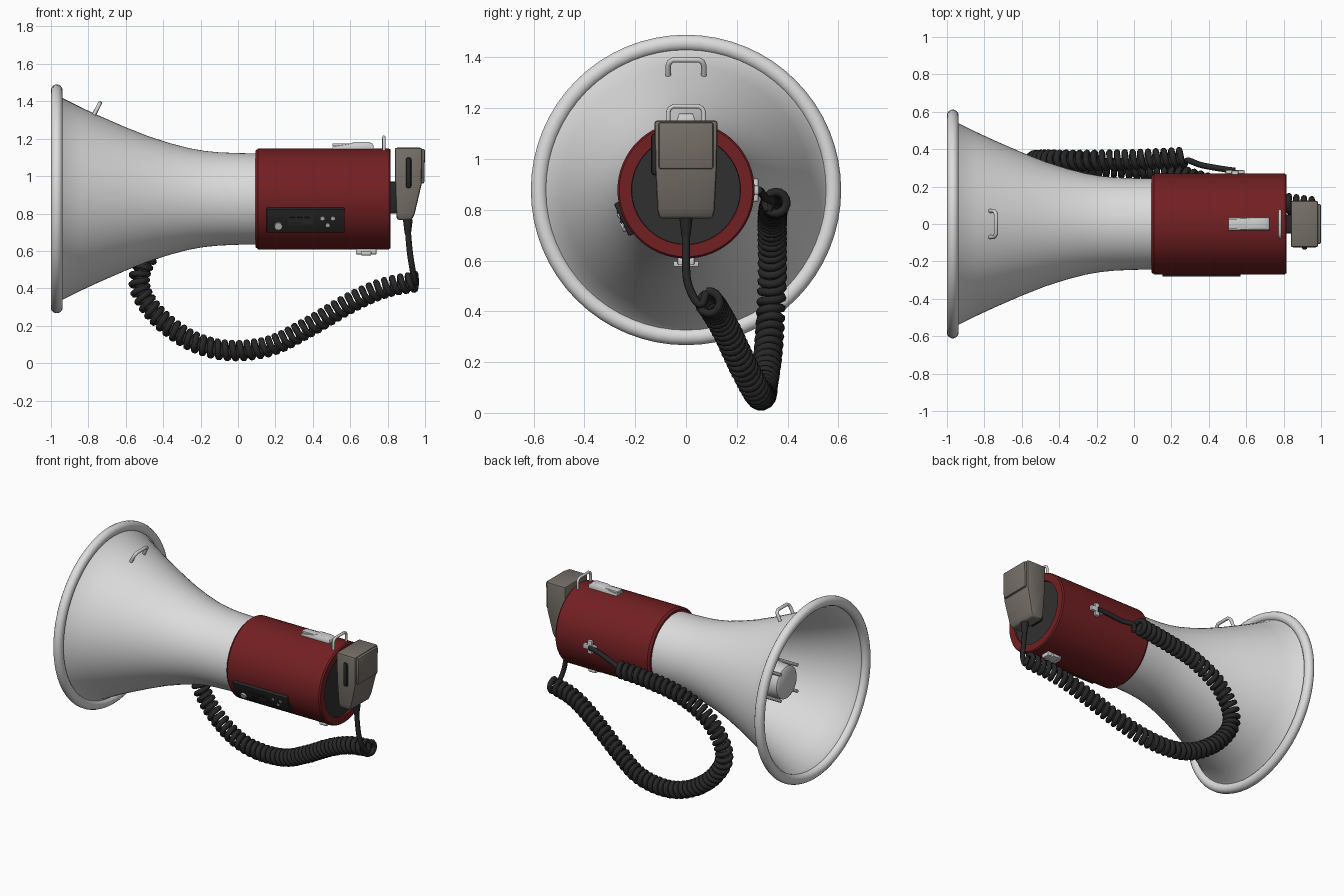
import bpy, bmesh, math
from mathutils import Vector, Matrix

if "Cube" in bpy.data.objects:
    bpy.data.objects.remove(bpy.data.objects["Cube"])

CZ = 0.878  # height of the horn axis


def mat(name, r, g, b):
    m = bpy.data.materials.new(name)
    m.diffuse_color = (r, g, b, 1)
    m.use_nodes = True
    m.node_tree.nodes["Principled BSDF"].inputs["Base Color"].default_value = m.diffuse_color
    return m


WHITE = mat("off white", 0.72, 0.72, 0.72)
RED = mat("dark red", 0.17, 0.014, 0.016)
BLACK = mat("black rubber", 0.02, 0.02, 0.02)
CHAR = mat("charcoal", 0.03, 0.03, 0.03)
TAUPE = mat("taupe grey", 0.18, 0.16, 0.138)
SILVER = mat("silver", 0.62, 0.62, 0.62)


def finish(name, bm, material, angle=35):
    bmesh.ops.recalc_face_normals(bm, faces=bm.faces)
    me = bpy.data.meshes.new(name)
    bm.to_mesh(me)
    bm.free()
    me.materials.append(material)
    ob = bpy.data.objects.new(name, me)
    bpy.context.collection.objects.link(ob)
    bpy.ops.object.select_all(action='DESELECT')
    ob.select_set(True)
    bpy.context.view_layer.objects.active = ob
    bpy.ops.object.shade_smooth_by_angle(angle=math.radians(angle))
    return ob


def lathe(name, prof, material, closed=False, n=64, frame=None):
    """Turn (along, radius) points about the x axis, or about the x axis of a given frame."""
    frame = frame or Matrix.Translation((0, 0, CZ))
    bm = bmesh.new()
    rings = []
    for x, r in prof:
        if r == 0:
            rings.append([bm.verts.new(frame @ Vector((x, 0, 0)))] * n)
        else:
            rings.append([bm.verts.new(frame @ Vector((x, r * math.cos(a), r * math.sin(a))))
                          for a in (2 * math.pi * i / n for i in range(n))])
    pairs = list(zip(rings, rings[1:])) + ([(rings[-1], rings[0])] if closed else [])
    for a, b in pairs:
        for i in range(n):
            j = (i + 1) % n
            f = list(dict.fromkeys((a[i], a[j], b[j], b[i])))
            if len(f) > 2:
                bm.faces.new(f)
    return finish(name, bm, material)


def loft(name, rings, material, bevel=0.0, frame=Matrix()):
    """Rectangular sections (z, x0, x1, half_y) stacked upwards."""
    bm = bmesh.new()
    vs = [[bm.verts.new(frame @ Vector(p)) for p in ((a, -h, z), (b, -h, z), (b, h, z), (a, h, z))]
          for z, a, b, h in rings]
    bm.faces.new(vs[0])
    bm.faces.new(vs[-1])
    for a, b in zip(vs, vs[1:]):
        for i in range(4):
            bm.faces.new((a[i], a[(i + 1) % 4], b[(i + 1) % 4], b[i]))
    bmesh.ops.recalc_face_normals(bm, faces=bm.faces)
    if bevel:
        sharp = [e for e in bm.edges if e.calc_face_angle() > 0.6]
        bmesh.ops.bevel(bm, geom=sharp, offset=bevel, segments=2, profile=0.5, affect='EDGES')
    return finish(name, bm, material)


def box(name, c, s, material, bevel=0.0, frame=Matrix()):
    x, y, z = c
    f = frame @ Matrix.Translation((x, y, z))
    return loft(name, [(k * s[2] / 2, -s[0] / 2, s[0] / 2, s[1] / 2) for k in (-1, 1)], material, bevel, f)


def spline(pts, step):
    """Evenly spaced Catmull-Rom points."""
    p = [Vector(q) for q in pts]
    p = [2 * p[0] - p[1]] + p + [2 * p[-1] - p[-2]]
    dense = []
    for a, b, c, d in zip(p, p[1:], p[2:], p[3:]):
        for i in range(60):
            t = i / 60
            dense.append(0.5 * (2 * b + (c - a) * t + (2 * a - 5 * b + 4 * c - d) * t * t
                                + (3 * b - a - 3 * c + d) * t ** 3))
    dense.append(p[-2])
    out, acc = [dense[0]], 0.0
    for a, b in zip(dense, dense[1:]):
        seg = (b - a).length
        while seg > 0 and acc + seg >= step:
            a = a.lerp(b, (step - acc) / seg)
            out.append(a)
            seg, acc = (b - a).length, 0.0
        acc += seg
    return out + [dense[-1]]


def tube(name, pts, r, material, n=8):
    """Sweep a round section along points with a parallel-transported frame."""
    bm = bmesh.new()
    prev, rings, u = None, [], None
    for i, p in enumerate(pts):
        t = (pts[min(i + 1, len(pts) - 1)] - pts[max(i - 1, 0)]).normalized()
        u = t.orthogonal() if u is None else u - t * u.dot(t)
        u.normalize()
        v = t.cross(u)
        rings.append([bm.verts.new(p + r * (u * math.cos(a) + v * math.sin(a)))
                      for a in (2 * math.pi * k / n for k in range(n))])
    for a, b in zip(rings, rings[1:]):
        for k in range(n):
            bm.faces.new((a[k], a[(k + 1) % n], b[(k + 1) % n], b[k]))
    bm.faces.new(rings[0])
    bm.faces.new(rings[-1])
    return finish(name, bm, material, 60)


# Horn shell and rolled rim
outer = [(-0.96, 0.56), (-0.94, 0.54), (-0.84, 0.49), (-0.74, 0.444), (-0.6, 0.383), (-0.473, 0.333),
         (-0.36, 0.297), (-0.26, 0.271), (-0.18, 0.257), (-0.1, 0.249), (0.0, 0.245), (0.11, 0.243)]
inner = [(x, r - 0.012) for x, r in reversed(outer)]
lathe("horn", outer + inner + [outer[0]], WHITE)
lathe("horn_throat", [(0.1, 0.24), (0.1, 0.0)], WHITE)
lathe("horn_rim", [(-0.969 + 0.032 * math.cos(a), 0.579 + 0.033 * math.sin(a))
                   for a in (2 * math.pi * i / 14 for i in range(14))], WHITE, closed=True)

# Sound reflector inside the horn with its bolts
lathe("reflector", [(-0.78, 0), (-0.78, 0.095), (-0.77, 0.11), (-0.66, 0.12), (-0.655, 0.135),
                    (-0.63, 0.135), (-0.4, 0.12), (0.1, 0.09)], SILVER, n=32)
for i in range(4):
    a = math.pi / 4 + i * math.pi / 2
    y, z = math.cos(a), math.sin(a)
    lathe("reflector_bolt", [(-0.79, 0), (-0.79, 0.011), (-0.63, 0.011), (-0.63, 0)], SILVER, n=10,
          frame=Matrix.Translation((0, 0.128 * y, CZ + 0.128 * z)))
    tube("reflector_strut", [Vector((-0.64, 0.12 * y, CZ + 0.12 * z)),
                             Vector((-0.5, 0.335 * y, CZ + 0.335 * z))], 0.01, SILVER)

# Red housing with recessed end plate
lathe("housing", [(0.094, 0.235), (0.094, 0.258), (0.108, 0.27), (0.806, 0.27), (0.815, 0.263),
                  (0.815, 0.215), (0.8, 0.213)], RED)
lathe("end_plate", [(0.803, 0.216), (0.803, 0)], CHAR)

# Control panel, tilted to follow the housing
PF = Matrix.Translation((0, 0, CZ)) @ Matrix.Rotation(math.radians(25), 4, 'X')
box("control_panel", (0.361, -0.266, 0), (0.418, 0.03, 0.14), BLACK, 0.006, PF)
box("panel_socket_plate", (0.335, -0.282, 0.01), (0.13, 0.006, 0.055), CHAR, 0, PF)
for x, z, w in ((0.29, 0.02, 0.03), (0.33, 0.02, 0.03), (0.37, 0.02, 0.03), (0.31, -0.008, 0.06)):
    box("panel_slot", (x, -0.285, z), (w, 0.006, 0.012), BLACK, 0, PF)


def knob(name, x, z, r, d):
    f = PF @ Matrix.Translation((x, -0.28, z)) @ Matrix.Rotation(-math.pi / 2, 4, 'Z')
    lathe(name, [(-0.005, r), (d, r), (d, 0)], SILVER, n=16, frame=f)


knob("volume_knob", 0.216, -0.027, 0.021, 0.012)
for x, z in ((0.452, 0.018), (0.508, 0.018), (0.48, -0.022)):
    knob("panel_jack", x, z, 0.011, 0.006)

# Latch on top, clip underneath, cord bracket on the far side
loft("top_latch", [(1.13, 0.505, 0.725, 0.034), (1.158, 0.505, 0.725, 0.034), (1.172, 0.6, 0.722, 0.03),
                   (1.182, 0.62, 0.7, 0.026)], SILVER, 0.003)
box("top_latch_lever", (0.575, 0, 1.167), (0.14, 0.05, 0.014), SILVER, 0.003)
box("bottom_clip", (0.685, 0, 0.597), (0.11, 0.065, 0.03), SILVER, 0.004)
box("bottom_clip_tab", (0.685, 0, 0.587), (0.055, 0.1, 0.022), SILVER, 0.004)
box("cord_bracket", (0.54, 0.275, 0.878), (0.1, 0.025, 0.035), SILVER, 0.004)
box("cord_bracket_cross", (0.54, 0.273, 0.878), (0.035, 0.025, 0.09), SILVER, 0.004)

# Two wire loops for the carrying strap
for name, base, up, r in (("rear_strap_loop", (0.78, 0, 1.13), (0, 0, 0.078), 0.009),
                          ("front_strap_loop", (-0.775, 0, 1.318), (0.037, 0, 0.073), 0.011)):
    b, u = Vector(base), Vector(up)
    half = [(0.07, 0), (0.07, 0.7), (0.064, 0.88), (0.05, 1.0)]
    path = [b + u * k + Vector((0, y, 0)) for y, k in half]
    path += [b + u * k - Vector((0, y, 0)) for y, k in reversed(half)]
    tube(name, path, r, SILVER, 10)

# Hand microphone
loft("microphone", [(0.765, 0.85, 0.93, 0.105), (0.80, 0.846, 0.945, 0.113), (0.957, 0.84, 0.982, 0.121),
                    (1.152, 0.838, 0.985, 0.125)], TAUPE, 0.012)
loft("microphone_grille", [(0.96, 0.9, 0.996, 0.108), (1.145, 0.9, 1.0, 0.108)], TAUPE, 0.01)
loft("talk_button", [(0.936, 0.897, 0.927, 0.135), (1.1, 0.897, 0.927, 0.135)], BLACK, 0.012,
     Matrix.Translation((0, -0.002, 0))).scale = (1, 1, 1)
for v in bpy.data.objects["talk_button"].data.vertices:
    v.co.y = min(v.co.y, -0.1)
box("microphone_holder", (0.822, 0, 0.885), (0.05, 0.1, 0.17), BLACK, 0.006)
lathe("strain_relief", [(0, 0), (0, 0.026), (0.075, 0.017), (0.075, 0)], BLACK, n=16,
      frame=Matrix.Translation((0.908, 0, 0.767)) @ Matrix.Rotation(math.pi / 2, 4, 'Y'))

# Coiled cord
axis = spline([(0.27, 0.355, 0.83), (0.05, 0.345, 0.81), (-0.2, 0.34, 0.765), (-0.4, 0.34, 0.665),
               (-0.505, 0.34, 0.53), (-0.527, 0.335, 0.42), (-0.485, 0.33, 0.32), (-0.385, 0.32, 0.21),
               (-0.23, 0.305, 0.112), (-0.05, 0.298, 0.068), (0.17, 0.275, 0.092), (0.38, 0.22, 0.195),
               (0.6, 0.16, 0.323), (0.78, 0.115, 0.402), (0.955, 0.09, 0.437)], 0.003)
STEPS, u, coil = 14, None, []
for i, p in enumerate(axis):
    t = (axis[min(i + 1, len(axis) - 1)] - axis[max(i - 1, 0)]).normalized()
    u = t.orthogonal() if u is None else u - t * u.dot(t)
    u.normalize()
    a = 2 * math.pi * i / STEPS
    coil.append(p + 0.042 * (u * math.cos(a) + t.cross(u) * math.sin(a)))
tube("coiled_cord", coil, 0.017, BLACK)

# Straight cord ends
tube("cord_to_housing", spline([(0.54, 0.285, 0.878), (0.47, 0.295, 0.87), (0.36, 0.315, 0.845),
                                (0.29, 0.34, 0.835), coil[0]], 0.015), 0.016, BLACK)
tube("cord_to_microphone", spline([(0.908, 0, 0.71), (0.918, 0, 0.6), (0.93, 0.005, 0.52),
                                   (0.942, 0.03, 0.455), (0.953, 0.06, 0.425), coil[-1]], 0.015), 0.016, BLACK)
